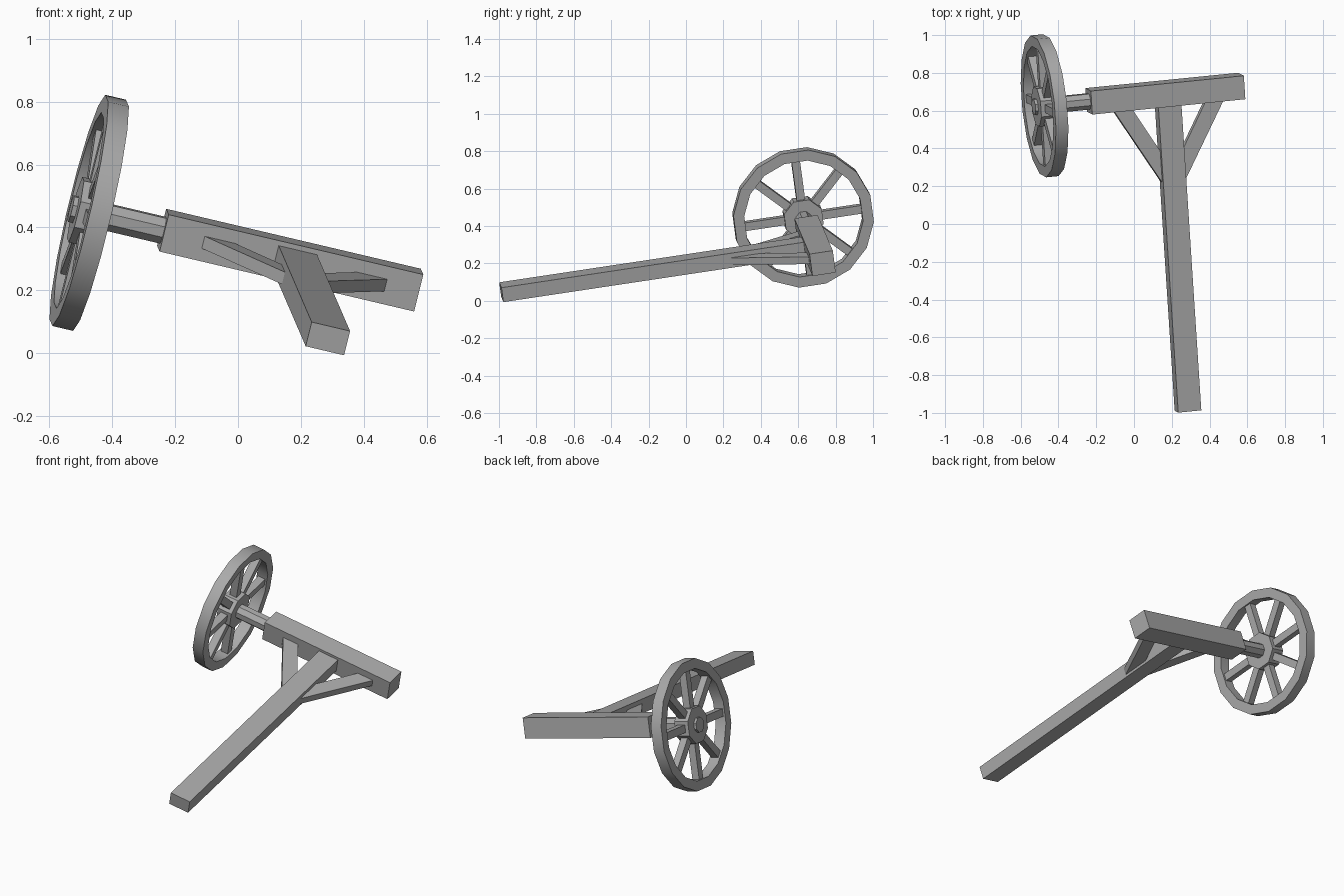
import bpy, bmesh, math
from mathutils import Matrix, Euler, Vector

if "Cube" in bpy.data.objects:
    bpy.data.objects.remove(bpy.data.objects["Cube"])

grey = bpy.data.materials.new("weathered_grey")
grey.use_nodes = True
grey.diffuse_color = (0.4, 0.4, 0.4, 1)
grey.node_tree.nodes["Principled BSDF"].inputs["Base Color"].default_value = (0.4, 0.4, 0.4, 1)

# Resting pose of the broken cart: local x runs along the axle, y along the shaft
POSE = Matrix.Translation((0.166, 0.69, 0.296)) @ Euler((0.153, 0.230, 0.10)).to_matrix().to_4x4()
WHEEL_X = -0.66


def finish(name, bm, smooth=False):
    bmesh.ops.recalc_face_normals(bm, faces=bm.faces)
    mesh = bpy.data.meshes.new(name)
    bm.to_mesh(mesh)
    bm.free()
    mesh.materials.append(grey)
    obj = bpy.data.objects.new(name, mesh)
    bpy.context.collection.objects.link(obj)
    obj.matrix_world = POSE
    if smooth:
        bpy.ops.object.select_all(action="DESELECT")
        obj.select_set(True)
        bpy.context.view_layer.objects.active = obj
        bpy.ops.object.shade_smooth_by_angle(angle=math.radians(30))
    return obj


def box(name, low, high):
    bm = bmesh.new()
    low, high = Vector(low), Vector(high)
    bmesh.ops.create_cube(bm, size=1, matrix=Matrix.Translation((low + high) / 2)
                          @ Matrix.Diagonal((*(high - low), 1)))
    return finish(name, bm)


def lathe(name, profile, sides, closed=False, turn=0.5):
    """Spin (x, radius) points around the axle."""
    bm = bmesh.new()
    rings = []
    for x, r in profile:
        angles = [math.tau * (i + turn) / sides for i in range(sides)]
        rings.append([bm.verts.new((x, r * math.cos(a), r * math.sin(a))) for a in angles])
    pairs = list(zip(rings, rings[1:]))
    if closed:
        pairs.append((rings[-1], rings[0]))
    else:
        bm.faces.new(rings[0])
        bm.faces.new(rings[-1])
    for p, q in pairs:
        for i in range(sides):
            j = (i + 1) % sides
            bm.faces.new((p[i], p[j], q[j], q[i]))
    return finish(name, bm, smooth=closed)


# Crossbeam and long shaft
box("crossbeam", (-0.418, -0.063, -0.061), (0.418, 0.063, 0.061))
box("shaft", (-0.053, -1.70, -0.035), (0.073, -0.04, 0.045))

# Diagonal braces between shaft and crossbeam
for side, label in ((1, "left"), (-1, "right")):
    bm = bmesh.new()
    outline = [(0.31, -0.045), (0.21, -0.045), (0.045, -0.33), (0.045, -0.50)]
    low = [bm.verts.new((0.01 + side * x, y, -0.02)) for x, y in outline]
    bm.faces.new(low)
    top = bmesh.ops.extrude_face_region(bm, geom=bm.faces[:])
    bmesh.ops.translate(bm, vec=(0, 0, 0.04),
                        verts=[v for v in top["geom"] if isinstance(v, bmesh.types.BMVert)])
    finish(label + "_brace", bm)

# Axle stub, hub and rim
lathe("axle", [(WHEEL_X - 0.06, 0.045), (-0.40, 0.045)], 8)
lathe("hub", [(WHEEL_X - 0.045, 0.11), (WHEEL_X + 0.045, 0.11)], 8)
lathe("rim", [(WHEEL_X - 0.034, 0.378), (WHEEL_X + 0.034, 0.378),
              (WHEEL_X + 0.034, 0.32), (WHEEL_X - 0.034, 0.32)], 16, closed=True)

# Spokes
bm = bmesh.new()
for i in range(8):
    bmesh.ops.create_cube(bm, size=1, matrix=Matrix.Translation((WHEEL_X, 0, 0))
                          @ Matrix.Rotation(math.tau * i / 8, 4, "X")
                          @ Matrix.Translation((0, 0, 0.21))
                          @ Matrix.Diagonal((0.045, 0.045, 0.24, 1)))
finish("spokes", bm)
